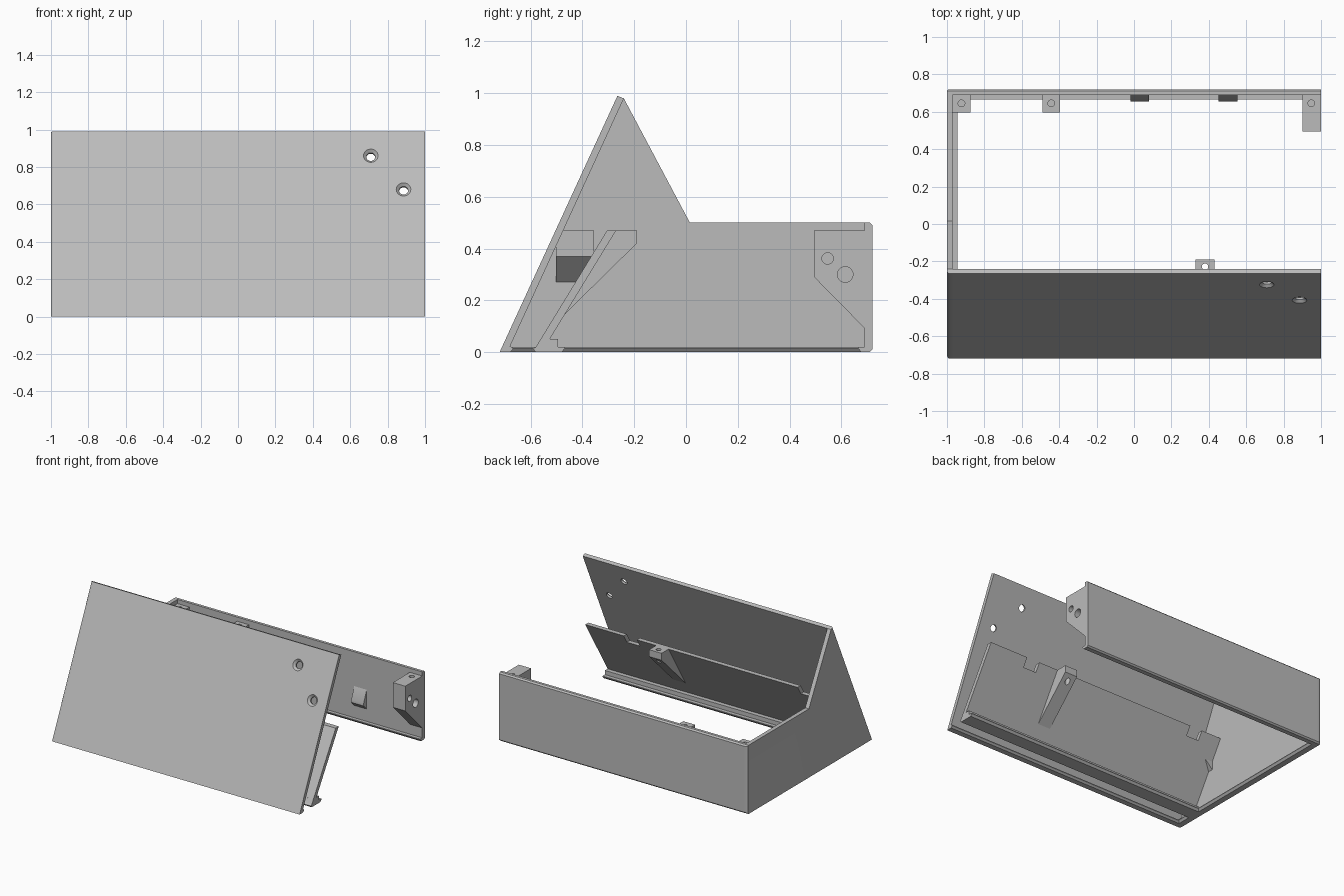
import bpy, bmesh
from mathutils import Vector

if "Cube" in bpy.data.objects:
    bpy.data.objects.remove(bpy.data.objects["Cube"], do_unlink=True)

grey = bpy.data.materials.new("plain_grey")
grey.use_nodes = True
COLOUR = (0.5, 0.5, 0.5, 1)
grey.diffuse_color = COLOUR
grey.node_tree.nodes["Principled BSDF"].inputs["Base Color"].default_value = COLOUR


def add(name, bm):
    bmesh.ops.recalc_face_normals(bm, faces=bm.faces)
    mesh = bpy.data.meshes.new(name)
    bm.to_mesh(mesh)
    bm.free()
    mesh.materials.append(grey)
    ob = bpy.data.objects.new(name, mesh)
    bpy.context.collection.objects.link(ob)
    return ob


def prism(name, profile, lo, hi, axis="x", round_edge=None):
    """Extrude a (y, z) profile along x, or an (x, z) profile along y."""
    bm = bmesh.new()
    place = (lambda p: (lo, *p)) if axis == "x" else (lambda p: (p[0], lo, p[1]))
    face = bm.faces.new([bm.verts.new(place(p)) for p in profile])
    out = bmesh.ops.extrude_face_region(bm, geom=[face])
    shift = Vector((hi - lo, 0, 0)) if axis == "x" else Vector((0, hi - lo, 0))
    bmesh.ops.translate(bm, vec=shift,
                        verts=[g for g in out["geom"] if isinstance(g, bmesh.types.BMVert)])
    if round_edge:
        edges = [e for e in bm.edges if round_edge(*(v.co for v in e.verts))]
        bmesh.ops.bevel(bm, geom=edges, offset=0.016, segments=4, profile=0.5, affect="EDGES")
    return add(name, bm)


def drill(ob, centre, direction, r1, r2=None, depth=0.3):
    """Cut a round hole or a countersink out of a part."""
    bm = bmesh.new()
    bmesh.ops.create_cone(bm, cap_ends=True, segments=32, radius1=r1,
                          radius2=r1 if r2 is None else r2, depth=depth)
    bmesh.ops.rotate(bm, verts=bm.verts, cent=(0, 0, 0),
                     matrix=Vector((0, 0, 1)).rotation_difference(Vector(direction)).to_matrix())
    bmesh.ops.translate(bm, verts=bm.verts, vec=centre)
    cutter = add("hole_cutter", bm)
    cutter.hide_render = True
    mod = ob.modifiers.new("hole", "BOOLEAN")
    mod.operation, mod.solver, mod.object = "DIFFERENCE", "EXACT", cutter
    bpy.context.view_layer.objects.active = ob
    bpy.ops.object.modifier_apply(modifier=mod.name)
    bpy.data.objects.remove(cutter, do_unlink=True)


WALL = -0.97      # inner face of the end wall
BACK = 0.69       # inner face of the back wall
SHELF = 0.47      # height of all screw bosses
UP, SIDE = (0, 0, 1), (1, 0, 0)

# End wall with rounded outer corners
def outer_corner(a, b):
    on_face = a.x < -0.99 and b.x < -0.99
    return on_face and abs(a.z - b.z) > 0.3 and (min(a.y, b.y) > 0.7 or min(a.y, b.y) < -0.7)

prism("end_wall", [(-0.72, 0), (-0.265, 0.99), (-0.24, 0.98), (0.015, 0.5), (0.71, 0.5),
                   (0.72, 0.49), (0.72, 0.01), (0.71, 0)], -1, WALL, round_edge=outer_corner)

# Sloping front panel with two countersunk holes
front = prism("front_panel", [(-0.72, 0), (-0.265, 0.99), (-0.24, 0.98), (-0.68, 0.022),
                              (-0.668, 0.018), (-0.668, 0.012), (-0.68, 0)], WALL, 1)
inward = Vector((0, 0.909, -0.418))
for x, z in ((0.71, 0.86), (0.885, 0.68)):
    surface = Vector((x, -0.72 + 0.4596 * z, z))
    drill(front, surface, inward, 0.024)
    drill(front, surface, inward, 0.055, 0.023, 0.03)

# Back wall
prism("back_wall", [(BACK, 0), (0.71, 0), (0.72, 0.01), (0.72, 0.49), (0.71, 0.5), (BACK, 0.5)],
      WALL, 1)

# Undercut lips around the base opening
prism("back_base_lip", [(BACK, 0), (BACK, 0.02), (0.665, 0.02), (0.665, 0.015), (0.677, 0)],
      WALL, 1)
prism("end_base_lip", [(WALL, 0), (WALL, 0.02), (-0.945, 0.02), (-0.945, 0.015), (-0.957, 0)],
      -0.68, BACK, axis="y")

# Inner sloping panel: foot, sheet and the tabs between its top notches
prism("inner_panel_foot", [(-0.58, 0), (-0.592, 0.014), (-0.58, 0.02), (-0.562, 0.05),
                           (-0.495, 0.05), (-0.495, 0.02), (-0.468, 0.02), (-0.468, 0.015),
                           (-0.48, 0)], WALL, 1)


def sheet(name, z0, z1, x0, x1):
    def front_y(z):
        return -0.305 + 0.611 * (z - SHELF)
    prism(name, [(front_y(z0), z0), (front_y(z1), z1),
                 (front_y(z1) + 0.035, z1), (front_y(z0) + 0.035, z0)], x0, x1)


sheet("inner_panel", 0.05, 0.41, WALL, 1)
for x0, x1 in ((WALL, -0.81), (-0.71, 0.585), (0.69, 1)):
    sheet("inner_panel_tab", 0.41, SHELF, x0, x1)

# Tapered screw post on the inner panel
post = prism("inner_panel_post", [(-0.285, SHELF), (-0.19, SHELF), (-0.19, 0.42),
                                  (-0.5, 0.115)], 0.33, 0.43)
drill(post, (0.38, -0.228, 0.45), UP, 0.017)

# Screw boss on the end wall, behind the front panel
boss = prism("end_wall_boss", [(WALL, SHELF), (-0.87, SHELF), (-0.87, 0.37), (WALL, 0.27)],
             -0.503, -0.355, axis="y")
drill(boss, (-0.92, -0.41, SHELF), UP, 0.017, depth=0.16)

# Screw bosses on the back wall
for x in (-0.9225, -0.4425):
    boss = prism("back_wall_boss", [(BACK, SHELF), (0.595, SHELF), (0.595, 0.37), (BACK, 0.27)],
                 x - 0.0475, x + 0.0475)
    drill(boss, (x, 0.645, SHELF), UP, 0.018, depth=0.16)

# Large mounting block at the open end of the back wall
block = prism("mounting_block", [(BACK, SHELF), (0.495, SHELF), (0.495, 0.29), (BACK, 0.092)],
              0.9, 1)
drill(block, (0.948, 0.645, SHELF), UP, 0.018, depth=0.16)
drill(block, (0.95, 0.547, 0.362), SIDE, 0.022)
drill(block, (0.95, 0.615, 0.3), SIDE, 0.03)

# Wedge clips on the back wall
for x in (0.03, 0.503):
    prism("wedge_clip", [(BACK, 0.25), (0.655, 0.165), (0.655, 0.145), (BACK, 0.11)],
          x - 0.05, x + 0.05)

for ob in bpy.context.scene.objects:
    ob.select_set(ob.type == "MESH")
bpy.ops.object.shade_smooth_by_angle(angle=0.5)
